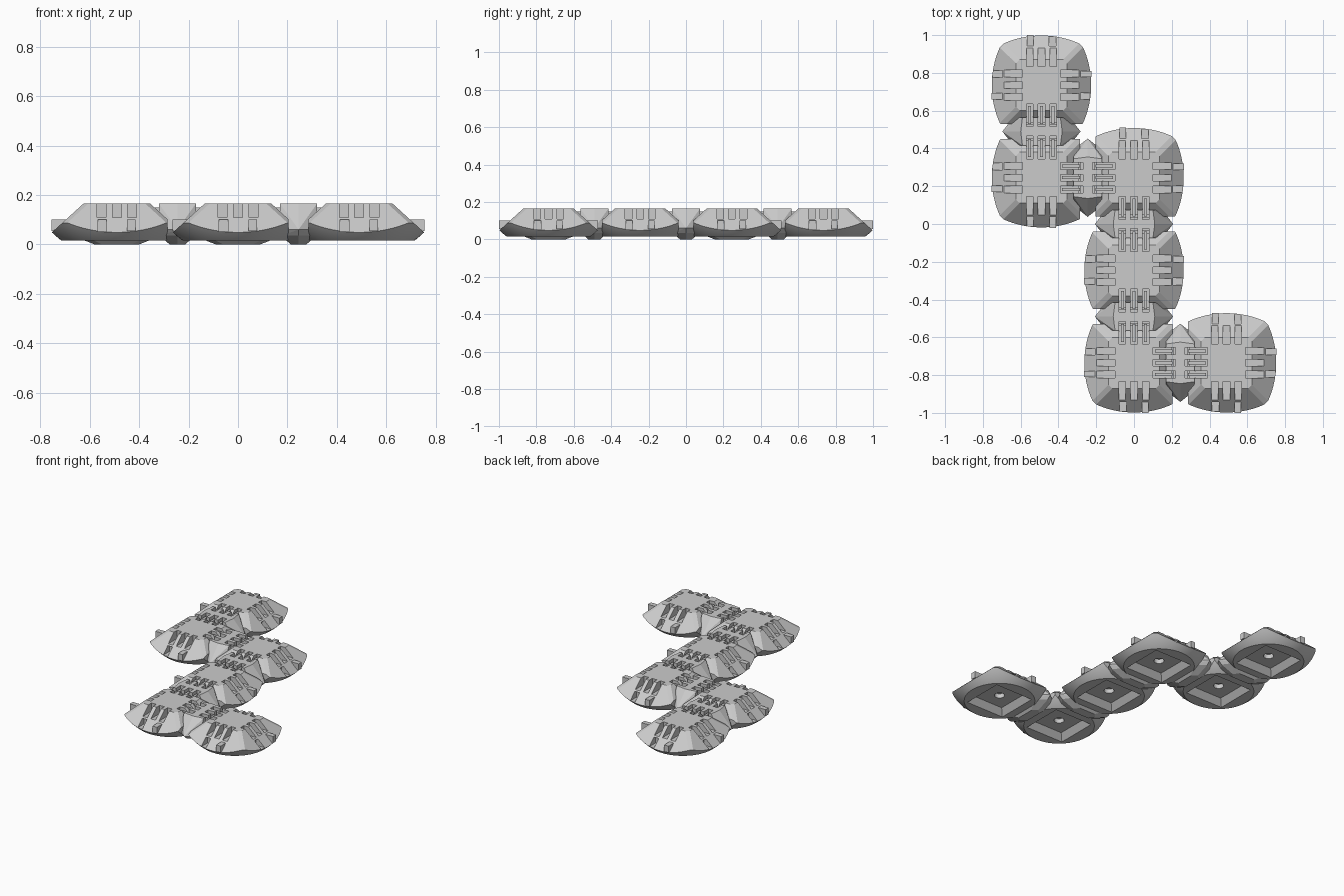
import bpy, bmesh, math
from mathutils import Matrix, Vector

if "Cube" in bpy.data.objects:
    bpy.data.objects.remove(bpy.data.objects["Cube"])

PITCH = 0.49
CELLS = [(-1, 1.5), (-1, 0.5), (0, 0.5), (0, -0.5), (0, -1.5), (1, -1.5)]
TOP, BASE, MID = 0.165, 0.015, 0.32
SLOTS = (-0.062, 0, 0.062)


def finish(bm, name, loc=(0, 0, 0), rot=0):
    bmesh.ops.recalc_face_normals(bm, faces=bm.faces)
    me = bpy.data.meshes.new(name)
    bm.to_mesh(me)
    bm.free()
    ob = bpy.data.objects.new(name, me)
    ob.location = loc
    ob.rotation_euler.z = rot
    bpy.context.collection.objects.link(ob)
    return ob


def box(bm, x, y, z, turn=0):
    """Box from (min, max) ranges, turned about z."""
    size = [r[1] - r[0] for r in (x, y, z)]
    mid = [(r[1] + r[0]) / 2 for r in (x, y, z)]
    m = Matrix.Rotation(turn, 4, 'Z') @ Matrix.Translation(mid) @ Matrix.Diagonal((*size, 1))
    bmesh.ops.create_cube(bm, size=1, matrix=m)


def trim(bm, point, normal):
    """Cut away everything on the normal side and cap the cut."""
    r = bmesh.ops.bisect_plane(bm, geom=bm.verts[:] + bm.edges[:] + bm.faces[:],
                               plane_co=point, plane_no=normal, clear_outer=True)
    edges = [e for e in r['geom_cut'] if isinstance(e, bmesh.types.BMEdge)]
    if edges:
        bmesh.ops.contextual_create(bm, geom=edges)


def cut(ob, cutter):
    cutter.hide_render = True
    cutter.hide_viewport = False
    mod = ob.modifiers.new("cut", 'BOOLEAN')
    mod.operation, mod.solver, mod.use_self = 'DIFFERENCE', 'EXACT', True
    mod.object = cutter
    bpy.context.view_layer.objects.active = ob
    bpy.ops.object.modifier_apply(modifier=mod.name)
    bpy.data.objects.remove(cutter)


def smooth(ob):
    bpy.ops.object.select_all(action='DESELECT')
    ob.select_set(True)
    bpy.context.view_layer.objects.active = ob
    bpy.ops.object.shade_smooth_by_angle(angle=math.radians(25))


def panel(index, cell):
    loc = (cell[0] * PITCH, cell[1] * PITCH, 0)
    # side 0 faces -y; each further side is a quarter turn
    dirs = [(0, -1), (1, 0), (0, 1), (-1, 0)]
    hinged = [(cell[0] + d[0], cell[1] + d[1]) in CELLS for d in dirs]

    # body: ball segment cut into a wedge-sided panel
    bm = bmesh.new()
    bmesh.ops.create_uvsphere(bm, u_segments=64, v_segments=48, radius=0.378,
                              matrix=Matrix.Translation((0, 0, MID)))
    trim(bm, (0, 0, TOP), (0, 0, 1))
    trim(bm, (0, 0, BASE), (0, 0, -1))
    for i in range(4):
        rot = Matrix.Rotation(i * math.pi / 2, 3, 'Z')
        trim(bm, rot @ Vector((0, -0.135, TOP)), rot @ Vector((0, -1, 1.1)))
        trim(bm, rot @ Vector((0.125, -0.125, TOP)), rot @ Vector((1, -1, 2.2)))
        if hinged[i]:
            trim(bm, rot @ Vector((0, -0.205, 0)), rot @ Vector((0, -1, 0)))
    ob = finish(bm, f"panel_{index}", loc)

    # slots, latch pockets and the recess underneath
    bm = bmesh.new()
    for i in range(4):
        a = i * math.pi / 2
        for s in SLOTS:
            box(bm, (s - 0.018, s + 0.018), (-0.25, -0.1), (0.108, 0.2), a)
        if not hinged[i]:
            box(bm, (-0.077, -0.041), (-0.32, -0.19), (0.053, 0.1), a)
    bmesh.ops.create_cone(bm, cap_ends=True, segments=4, radius1=0.156 * 2 ** .5,
                          radius2=0.11 * 2 ** .5, depth=0.055,
                          matrix=Matrix.Translation((0, 0, 0.0275)) @ Matrix.Rotation(math.pi / 4, 4, 'Z'))
    bmesh.ops.create_cone(bm, cap_ends=True, segments=32, radius1=0.032, radius2=0.032,
                          depth=0.05, matrix=Matrix.Translation((0, 0, 0.06)))
    cut(ob, finish(bm, "panel_cutter", loc))
    smooth(ob)

    # latch tabs on the free sides
    bm = bmesh.new()
    for i in range(4):
        if not hinged[i]:
            box(bm, (0.042, 0.076), (-0.265, -0.17), (0.055, 0.1), i * math.pi / 2)
    finish(bm, f"latch_tabs_{index}", loc)


def hinge(index, loc, rot):
    # faceted block lying along local y
    bm = bmesh.new()
    for z, w, shoulder, tip in ((TOP, 0.075, 0.1, 0.11), (0.06, 0.075, 0.148, 0.207),
                                (0.035, 0.07, 0.13, 0.18), (0, 0.032, 0.06, 0.09)):
        for sy in (-1, 1):
            for p in ((-w, shoulder * sy, z), (w, shoulder * sy, z), (0, tip * sy, z)):
                bm.verts.new(p)
    bmesh.ops.convex_hull(bm, input=bm.verts[:])
    bmesh.ops.dissolve_limit(bm, angle_limit=0.01, verts=bm.verts[:], edges=bm.edges[:])
    ob = finish(bm, f"hinge_{index}", loc, rot)
    # slots on both sides
    bm = bmesh.new()
    for a in (0, math.pi):
        for s in SLOTS:
            box(bm, (0.025, 0.1), (s - 0.018, s + 0.018), (0.095, 0.2), a)
    bpy.context.view_layer.update()
    cut(ob, finish(bm, "hinge_cutter", loc, rot))
    # pivot bars bridging into the panels
    bm = bmesh.new()
    for a in (0, math.pi):
        for s in SLOTS:
            box(bm, (0.04, 0.135), (s - 0.008, s + 0.008), (0.09, 0.15), a)
            box(bm, (0.035, 0.05), (s - 0.018, s + 0.018), (0.11, 0.14), a)
    finish(bm, f"hinge_bars_{index}", loc, rot)


for n, c in enumerate(CELLS):
    panel(n + 1, c)
for n, (a, b) in enumerate(zip(CELLS, CELLS[1:])):
    mid = ((a[0] + b[0]) / 2 * PITCH, (a[1] + b[1]) / 2 * PITCH, 0)
    hinge(n + 1, mid, 0 if a[1] == b[1] else math.pi / 2)
